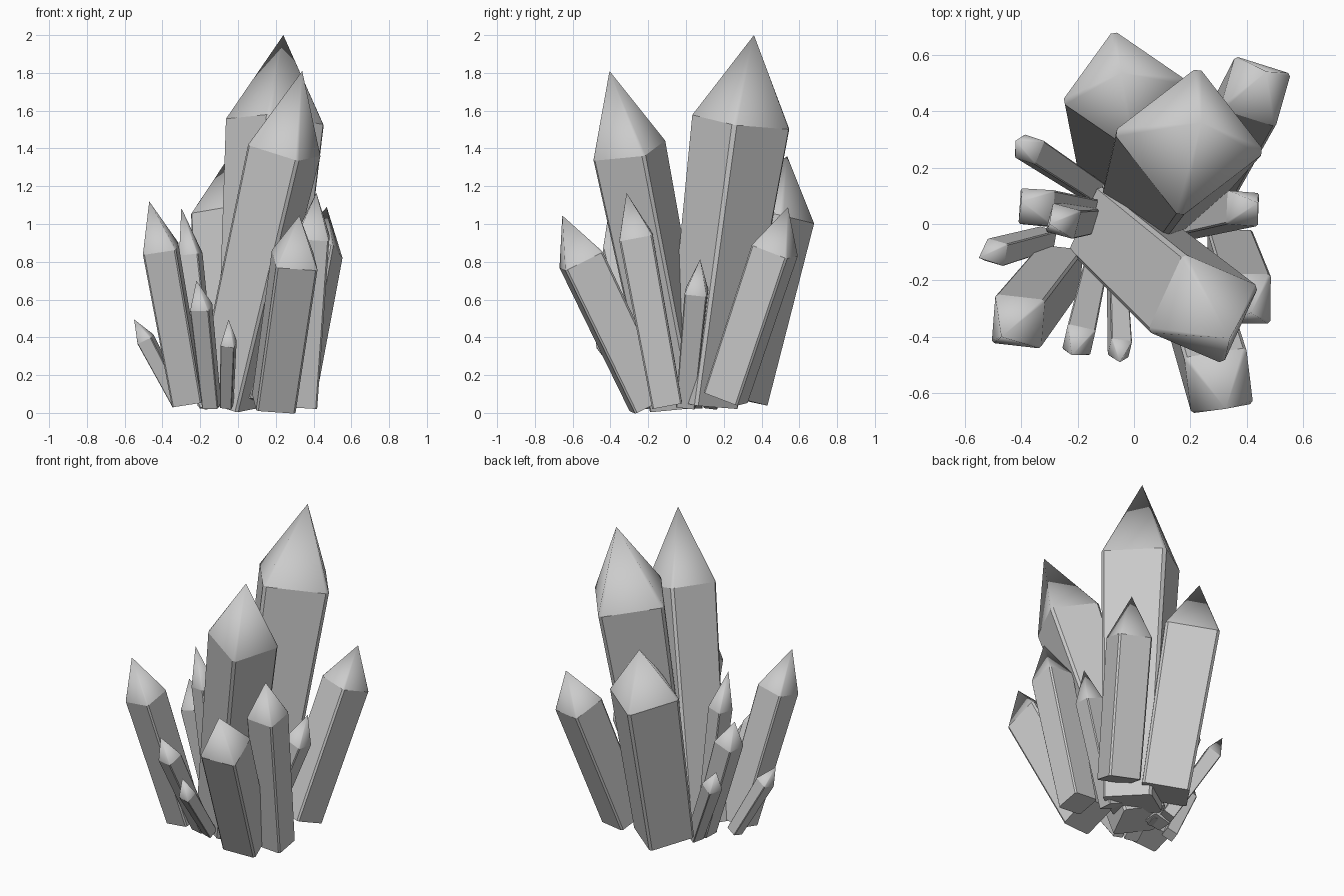
import bpy, bmesh
from math import cos, sin, radians
from mathutils import Vector

cube = bpy.data.objects.get("Cube")
if cube:
    bpy.data.objects.remove(cube, do_unlink=True)

# Single stone colour
stone = bpy.data.materials.new("grey_crystal")
stone.use_nodes = True
grey = (0.6, 0.6, 0.6, 1)
stone.diffuse_color = grey
stone.node_tree.nodes["Principled BSDF"].inputs["Base Color"].default_value = grey


def crystal(name, base, shoulder, tip, radius, turn, taper=0.85):
    """Leaning square prism with chamfered corners and a smooth pointed tip."""
    base, shoulder, tip = Vector(base), Vector(shoulder), Vector(tip)
    axis = (shoulder - base).normalized()
    u = Vector((cos(radians(turn)), sin(radians(turn)), 0))
    u = (u - axis * u.dot(axis)).normalized()
    v = axis.cross(u)
    angles = [radians(90 * k + s) for k in range(4) for s in (-3, 3)]
    bm = bmesh.new()

    def ring(centre, r):
        return [bm.verts.new(centre + (u * cos(a) + v * sin(a)) * r) for a in angles]

    low, high = ring(base, radius * taper), ring(shoulder, radius)
    apex = bm.verts.new(tip)
    bm.faces.new(low[::-1])
    for i in range(8):
        j = (i + 1) % 8
        bm.faces.new((low[i], low[j], high[j], high[i]))
        bm.faces.new((high[i], high[j], apex)).smooth = True
    # Only the point is smooth; the prism edges stay crisp
    for e in bm.edges:
        e.smooth = apex in e.verts
    mesh = bpy.data.meshes.new(name)
    bm.to_mesh(mesh)
    bm.free()
    mesh.materials.append(stone)
    bpy.context.collection.objects.link(bpy.data.objects.new(name, mesh))


# Large central crystals
crystal("tall_crystal", (.08, .08, .05), (.195, .29, 1.54), (.24, .36, 2), .26, -7, .75)
crystal("front_tall_crystal", (-.065, -.03, .05), (.245, -.3, 1.39), (.34, -.405, 1.81), .205, 20)
crystal("back_crystal", (-.02, .25, .08), (-.035, .47, 1.05), (-.045, .535, 1.36), .215, 10, .87)

# Medium crystals around them
crystal("front_left_crystal", (.19, -.19, .05), (.3, -.555, .81), (.325, -.655, 1.045), .15, -40, .95)
crystal("left_crystal", (.34, -.1, .04), (.395, -.265, .93), (.415, -.315, 1.165), .12, 45, .9)
crystal("back_left_crystal", (.29, .21, .08), (.43, .47, .86), (.47, .54, 1.09), .14, 30, .95)
crystal("front_right_crystal", (-.265, -.16, .06), (-.41, -.345, .87), (-.47, -.4, 1.12), .12, 40, .9)

# Small outer crystals
crystal("left_small_crystal", (.17, 0, .04), (.385, .055, .64), (.44, .075, .815), .08, 40)
crystal("right_slim_crystal", (-.16, .02, .04), (-.25, .01, .84), (-.3, 0, 1.085), .07, 30)
crystal("right_small_crystal", (-.15, .03, .04), (-.345, .06, .66), (-.4, .08, .82), .085, 40)
crystal("right_low_crystal", (-.31, -.05, .05), (-.49, -.1, .39), (-.55, -.12, .495), .055, 30)
crystal("back_right_crystal", (-.15, .12, .04), (-.37, .265, .47), (-.42, .295, .585), .06, 20)
crystal("front_small_crystal", (-.14, -.17, .04), (-.195, -.41, .56), (-.22, -.465, .7), .068, 35)
crystal("front_low_crystal", (-.06, -.2, .04), (-.05, -.44, .37), (-.05, -.49, .495), .05, 40)
